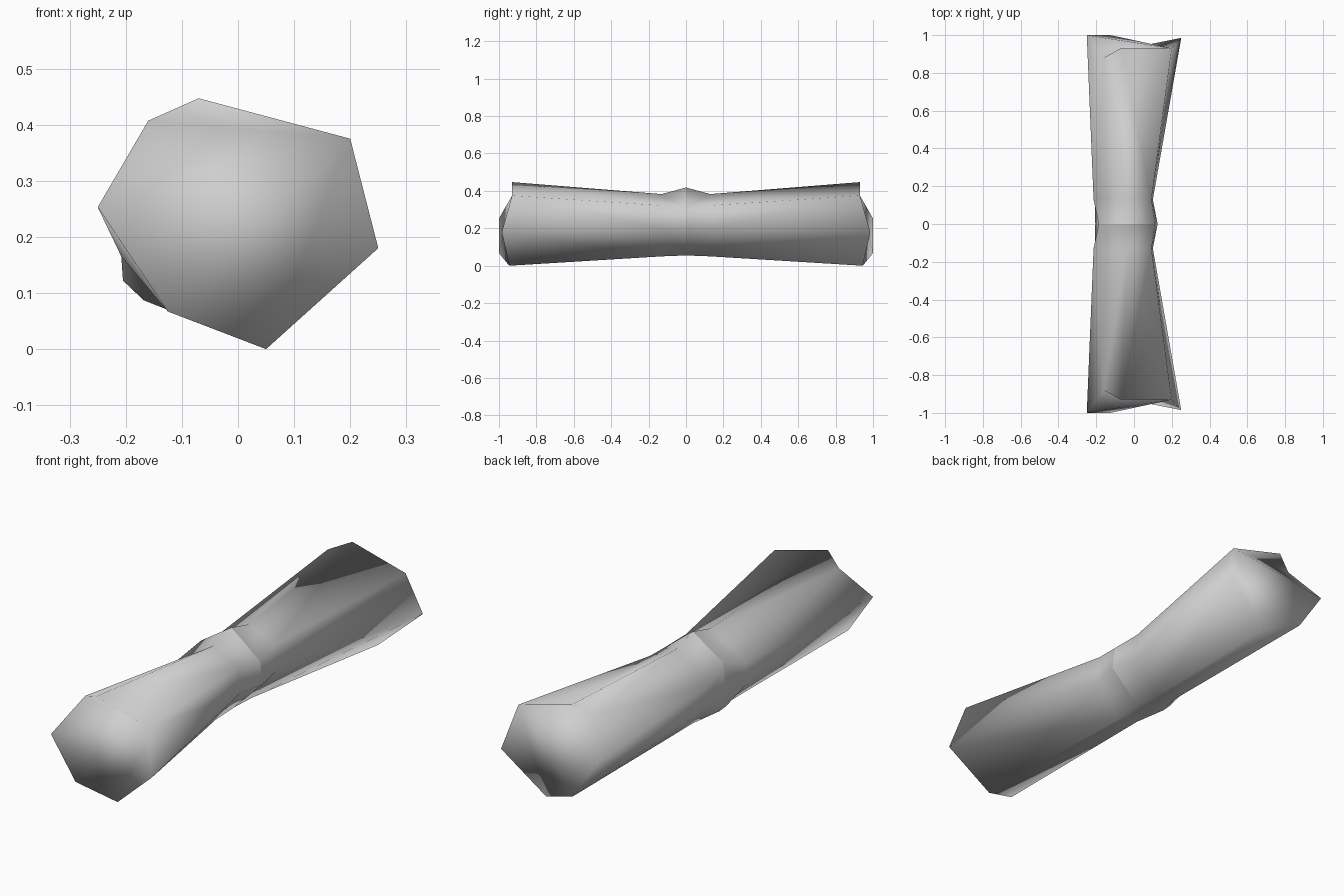
import bpy
import bmesh

default_cube = bpy.data.objects.get("Cube")
if default_cube:
    bpy.data.objects.remove(default_cube, do_unlink=True)

# Matching seven-sided outlines: flared end (x, y, z), waist and centre (x, z)
END = [(-.07, .93, .447), (.2, .93, .375), (.25, .985, .18), (.05, .945, 0),
       (-.125, 1, .067), (-.25, 1, .253), (-.16, .88, .407)]
WAIST = [(-.035, .383), (.092, .322), (.1, .2), (-.02, .05),
         (-.125, .07), (-.208, .165), (-.214, .272)]
CENTRE = [(-.034, .418), (.112, .304), (.125, .2), (-.02, .055),
          (-.168, .087), (-.205, .122), (-.187, .318)]
WAIST_Y = .13
CAP_CORNER = 1


def add_ring(bm, points):
    return [bm.verts.new(p) for p in points]


def bridge(bm, inner, outer):
    """Join two rings with triangles that all twist the same way."""
    count = len(inner)
    for i in range(count):
        j = (i + 1) % count
        bm.faces.new((inner[i], inner[j], outer[i]))
        bm.faces.new((inner[j], outer[j], outer[i]))


def cap(bm, ring):
    """Close a ring with a folded fan from one corner."""
    count = len(ring)
    fan = [ring[(CAP_CORNER + i) % count] for i in range(count)]
    for left, right in zip(fan[1:], fan[2:]):
        bm.faces.new((fan[0], left, right))


# Half a shaft, from the centre seam to the flared back end
bm = bmesh.new()
centre_ring = add_ring(bm, [(x, 0, z) for x, z in CENTRE])
waist_ring = add_ring(bm, [(x, WAIST_Y, z) for x, z in WAIST])
end_ring = add_ring(bm, END)
bridge(bm, centre_ring, waist_ring)
bridge(bm, waist_ring, end_ring)
cap(bm, end_ring)
bmesh.ops.recalc_face_normals(bm, faces=bm.faces[:])

mesh = bpy.data.meshes.new("flared_shaft")
bm.to_mesh(mesh)
bm.free()

# Smooth shading that rounds over the end caps
for polygon in mesh.polygons:
    polygon.use_smooth = True

# Plain grey surface
grey = bpy.data.materials.new("plain_grey")
grey.use_nodes = True
colour = (.62, .62, .62, 1)
grey.diffuse_color = colour
for node in grey.node_tree.nodes:
    if node.type == "BSDF_PRINCIPLED":
        node.inputs["Base Color"].default_value = colour
mesh.materials.append(grey)

# Front half mirrors the back half, with a crisp unwelded seam between them
shaft = bpy.data.objects.new("flared_shaft", mesh)
bpy.context.collection.objects.link(shaft)
mirror = shaft.modifiers.new("front_half", "MIRROR")
mirror.use_axis = (False, True, False)
mirror.use_mirror_merge = False
